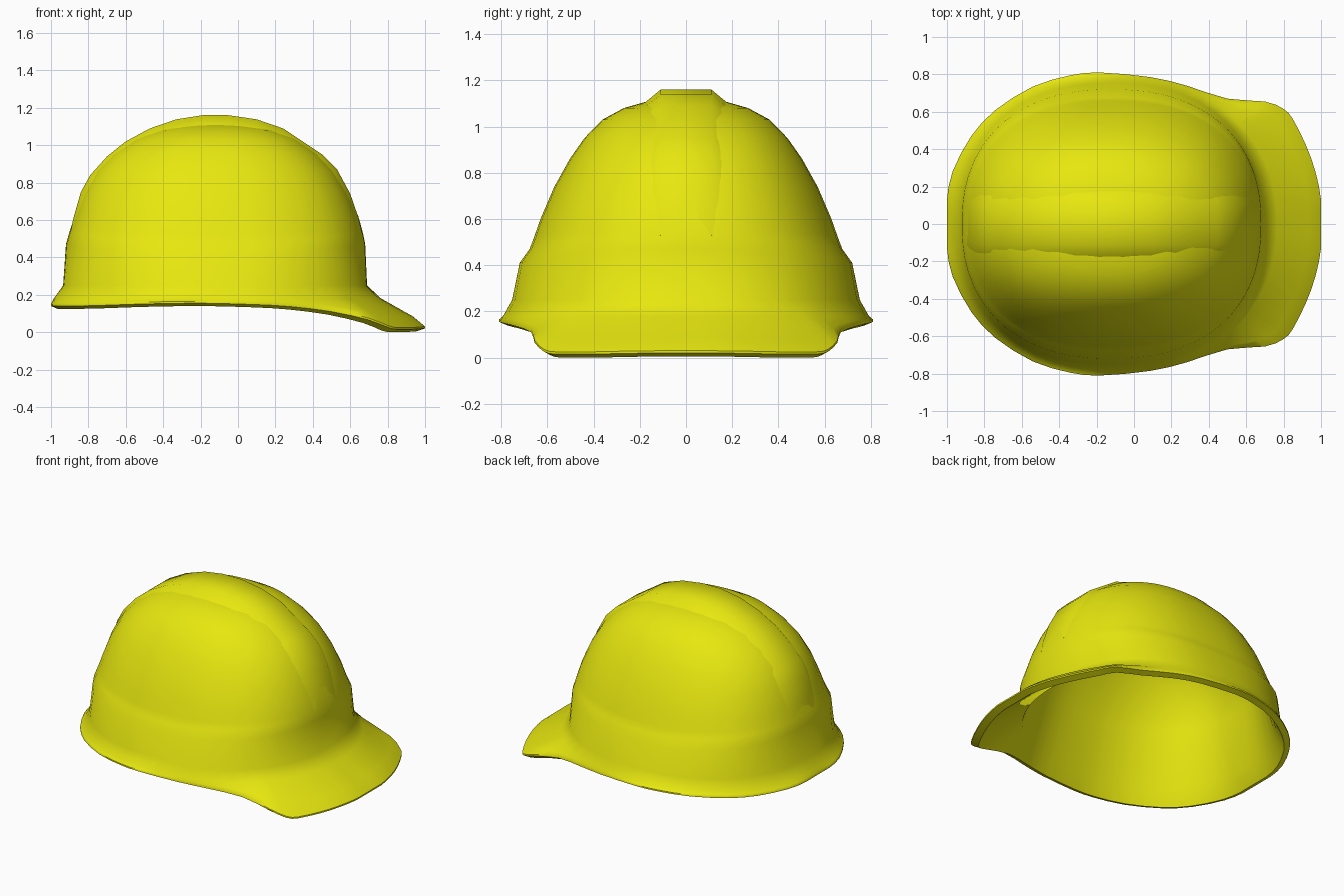
import bpy, bmesh, math

if "Cube" in bpy.data.objects:
    bpy.data.objects.remove(bpy.data.objects["Cube"])

CX = -0.12  # centre axis of the dome

# Brim outline, half of it from front tip to back: x, y, z
RIM = [(1, 0, .03), (1, .13, .03), (.97, .28, .028), (.92, .42, .025), (.85, .56, .025),
       (.8, .615, .036), (.7, .655, .075), (.5, .67, .12), (.28, .74, .147), (.09, .785, .158),
       (-.18, .81, .165), (-.34, .795, .164), (-.54, .735, .16), (-.74, .61, .153),
       (-.87, .47, .15), (-.97, .28, .15), (-1, .13, .15), (-1, 0, .15)]
RIM = RIM + [(x, -y, z) for x, y, z in RIM[-2:0:-1]]

# Dome levels: z, back x, front x, half width, end lift
DOME = [(.25, -.935, .69, .753, 0), (.41, -.92, .68, .72, .06), (.47, -.903, .668, .677, .06),
        (.52, -.893, .66, .658, .04), (.60, -.874, .643, .63, .02), (.74, -.833, .593, .57, 0),
        (.86, -.766, .523, .503, 0), (.95, -.68, .437, .44, 0), (1.03, -.565, .325, .362, 0),
        (1.08, -.445, .215, .27, 0), (1.11, -.31, .07, .165, 0)]


def refine(points):
    """Add one smooth in-between point to every side of the outline."""
    result = []
    for i, p in enumerate(points):
        o, q, r = points[i - 1], points[(i + 1) % len(points)], points[(i + 2) % len(points)]
        x, y, z = ((9 * (b + c) - a - d) / 16 for a, b, c, d in zip(o, p, q, r))
        result += [p, (max(-1, min(1, x)), y, max(.025, z))]
    return result


def level(z, back, front, half, lift, power=2.3, inset=0, drop=0):
    """Rounded oval ring, one point per brim point."""
    ring = []
    for px, py, _ in RIM:
        d = math.hypot(px - CX, py)
        c, s = (px - CX) / d, py / d
        a = (front - CX if c > 0 else CX - back) - inset
        r = (abs(c / a) ** power + abs(s / (half - inset)) ** power) ** (-1 / power)
        ring.append((CX + c * r, s * r, z + lift * c * c - drop))
    return ring


def finish(bm, name, angle):
    bmesh.ops.recalc_face_normals(bm, faces=bm.faces)
    mesh = bpy.data.meshes.new(name)
    bm.to_mesh(mesh)
    bm.free()
    ob = bpy.data.objects.new(name, mesh)
    bpy.context.collection.objects.link(ob)
    mesh.materials.append(yellow)
    bpy.ops.object.select_all(action='DESELECT')
    ob.select_set(True)
    bpy.context.view_layer.objects.active = ob
    bpy.ops.object.shade_smooth_by_angle(angle=math.radians(angle))
    return ob


yellow = bpy.data.materials.new("yellow_plastic")
yellow.diffuse_color = (.8, .8, .005, 1)
yellow.use_nodes = True
yellow.node_tree.nodes["Principled BSDF"].inputs["Base Color"].default_value = yellow.diffuse_color
RIM = refine(RIM)

# Shell: inside of dome, brim edge, brim top, band, outside of dome
brim_root = level(.18, -.985, .765, .793, 0, power=2.15)
brim_mid = [tuple(a + (b - a) * .72 for a, b in zip(p, q)) for p, q in zip(brim_root, RIM)]
brim_mid = [(x, y, z + .014 * max(0, x)) for x, y, z in brim_mid]
lip = [(x, y, z - .01) for x, y, z in RIM]
under = [(CX + (x - CX) * .96, y * .955, z - .025) for x, y, z in RIM]
inner = [level(*d, inset=.035, drop=.02) for d in DOME[:1] + DOME[4:]]
outer = [level(*d) for d in DOME]
loops = inner[::-1] + [under, lip, RIM, brim_mid, brim_root] + outer

bm = bmesh.new()
rows = [[bm.verts.new(p) for p in ring] for ring in loops]
n = len(RIM)
for lo, hi in zip(rows, rows[1:]):
    for i in range(n):
        j = (i + 1) % n
        bm.faces.new((lo[i], lo[j], hi[j], hi[i]))
for row, z in ((rows[0], 1.093), (rows[-1], 1.118)):
    pole = bm.verts.new((CX, 0, z))
    for i in range(n):
        bm.faces.new((row[i], row[(i + 1) % n], pole))
finish(bm, "helmet_shell", 48)

# Raised ridge running over the crown from back to front
ARC = [(-.897, .53), (-.88, .61), (-.84, .75), (-.79, .84), (-.70, .94), (-.60, 1.02),
       (-.47, 1.09), (-.33, 1.138), (-.19, 1.16), (-.05, 1.16), (.10, 1.138), (.24, 1.09),
       (.45, .95), (.53, .87), (.60, .74), (.645, .61), (.663, .53)]
bm = bmesh.new()
sections = []
for x, z in ARC:
    depth = .028 + .03 * (z - .53) / .63
    k = 1 - depth / math.hypot(x - CX, z - .4)
    bx, bz = CX + (x - CX) * k, .4 + (z - .4) * k
    sections.append([bm.verts.new(p) for p in
                     ((bx, -.18, bz), (x, -.11, z), (x, .11, z), (bx, .18, bz))])
for a, b in zip(sections, sections[1:]):
    for i in range(4):
        j = (i + 1) % 4
        bm.faces.new((a[i], a[j], b[j], b[i]))
bm.faces.new(sections[0])
bm.faces.new(sections[-1])
finish(bm, "crown_ridge", 50)
